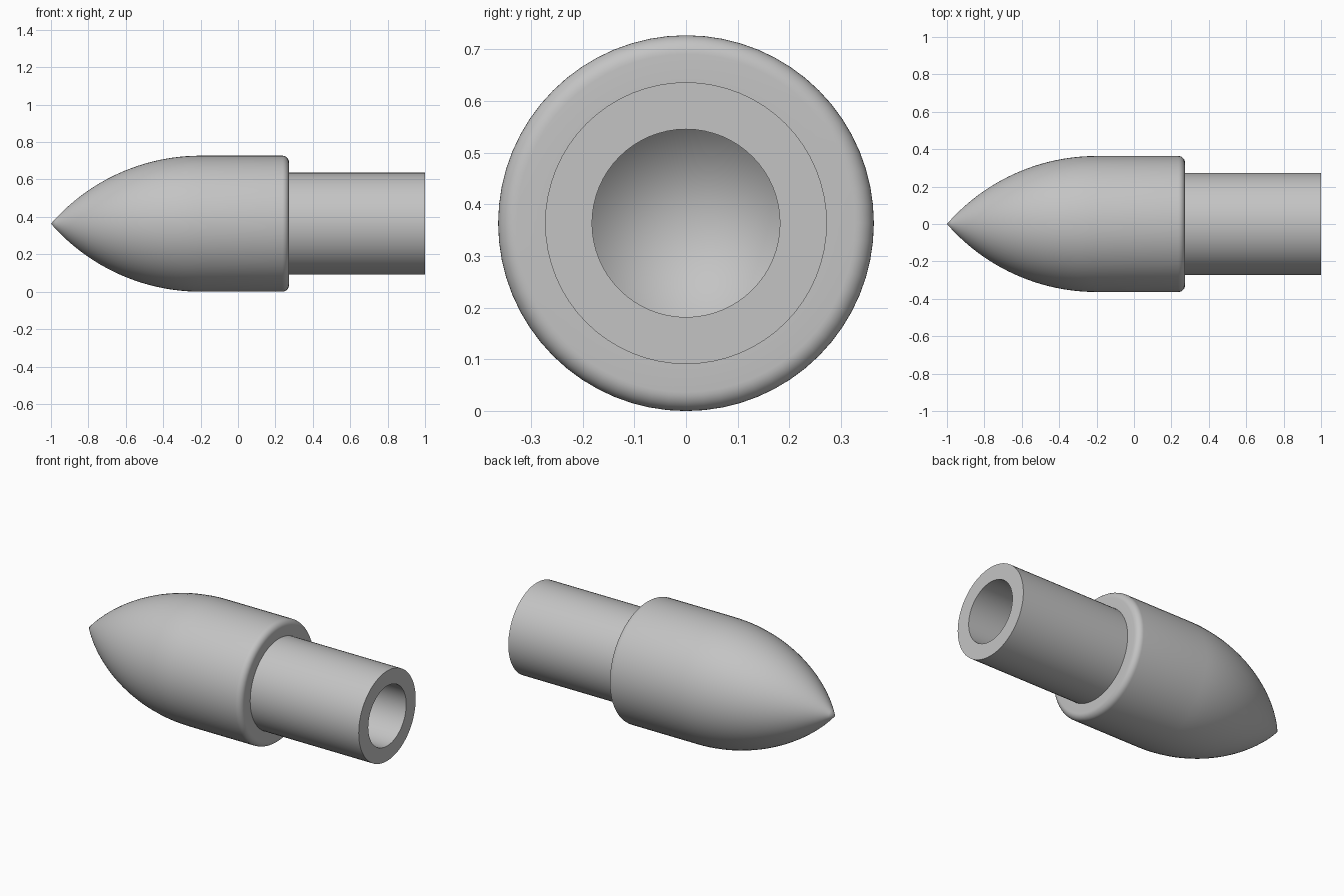
import bpy, bmesh, math
from mathutils import Matrix, Vector

if "Cube" in bpy.data.objects:
    bpy.data.objects.remove(bpy.data.objects["Cube"])

SEGMENTS = 64
UNIT = 2 / 11                      # the part is 11 units long
R_HEAD, R_SHANK, R_BORE = 2 * UNIT, 1.5 * UNIT, 1 * UNIT
X_SHOULDER = -1 + 7 * UNIT         # back of the head
X_NOSE = -0.2                      # where the curved nose meets the straight wall
FILLET = 0.2 * UNIT

grey = bpy.data.materials.new("grey")
grey.diffuse_color = (0.55, 0.55, 0.55, 1)
grey.use_nodes = True
grey.node_tree.nodes["Principled BSDF"].inputs["Base Color"].default_value = grey.diffuse_color


def lathe(name, profile):
    """Spin (x, radius) points round the x axis into a smooth closed solid."""
    bm = bmesh.new()
    verts = [bm.verts.new((x, 0, r)) for x, r in profile]
    edges = [bm.edges.new(pair) for pair in zip(verts, verts[1:])]
    bmesh.ops.spin(bm, geom=verts + edges, cent=(0, 0, 0), axis=(1, 0, 0),
                   angle=math.tau, steps=SEGMENTS)
    bmesh.ops.remove_doubles(bm, verts=bm.verts, dist=1e-5)
    bmesh.ops.recalc_face_normals(bm, faces=bm.faces)
    bmesh.ops.translate(bm, verts=bm.verts, vec=(0, 0, R_HEAD))
    mesh = bpy.data.meshes.new(name)
    bm.to_mesh(mesh)
    bm.free()
    mesh.materials.append(grey)
    obj = bpy.data.objects.new(name, mesh)
    bpy.context.collection.objects.link(obj)
    bpy.context.view_layer.objects.active = obj
    obj.select_set(True)
    bpy.ops.object.shade_smooth_by_angle(angle=math.radians(30))
    obj.select_set(False)
    return obj


# Nose: circular arc from the tip, tangent to the straight wall
length = X_NOSE + 1
arc_r = (length ** 2 + R_HEAD ** 2) / (2 * R_HEAD)
sweep = math.asin(length / arc_r)
profile = [(-1, 0)]
for i in range(1, 25):
    a = sweep * (1 - i / 24)
    profile.append((X_NOSE - arc_r * math.sin(a), R_HEAD - arc_r * (1 - math.cos(a))))

# Rounded back edge of the head
for i in range(9):
    a = math.pi / 2 * i / 8
    profile.append((X_SHOULDER - FILLET + FILLET * math.sin(a),
                    R_HEAD - FILLET + FILLET * math.cos(a)))

# Shank, then the blind bore with its conical end
profile += [(X_SHOULDER, R_SHANK), (1, R_SHANK), (1, R_BORE),
            (X_SHOULDER, R_BORE), (X_SHOULDER - R_BORE, 0)]

lathe("pointed_plug", profile)
